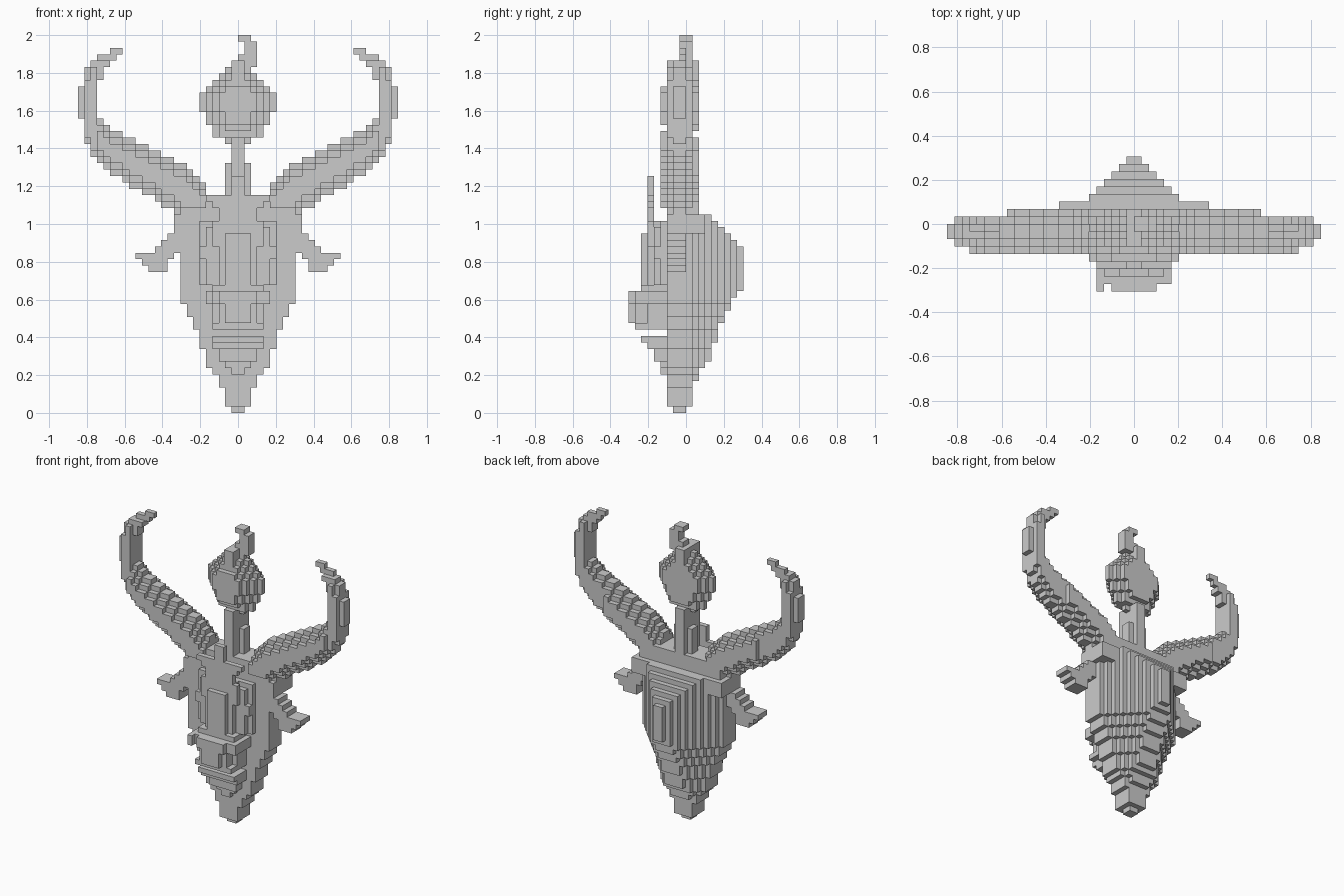
import bpy
import bmesh
from mathutils import Vector

default_cube = bpy.data.objects.get("Cube")
if default_cube:
    bpy.data.objects.remove(default_cube, do_unlink=True)

UNIT = 2 / 59  # edge of one small block

grey = bpy.data.materials.new("stone_grey")
grey.use_nodes = True
grey.diffuse_color = (0.6, 0.6, 0.6, 1)
grey.node_tree.nodes["Principled BSDF"].inputs["Base Color"].default_value = grey.diffuse_color

parts = {}


def block(part, xs, ys, zs):
    """Fill a box of blocks; every range is start, end (end not included)."""
    cells = parts.setdefault(part, set())
    cells.update((x, y, z) for x in range(*xs) for y in range(*ys) for z in range(*zs))


def centred(part, half, ys, zs):
    block(part, (-half, half), ys, zs)


def mirrored(part, xs, ys, zs):
    """Fill the same box on both sides, as two objects."""
    block("left_" + part, xs, ys, zs)
    block("right_" + part, (-xs[1], -xs[0]), ys, zs)


def stepped(profile, level):
    """Value of the last profile step at or below the level."""
    return [value for start, value in profile if start <= level][-1]


# skull: each layer is a wedge pointing backwards, cut off at its depth
half_width = [(0, 1), (1, 2), (4, 3), (6, 4), (7, 5), (10, 6), (13, 7), (15, 8),
              (17, 9), (28, 10), (31, 9), (33, 6)]
back_depth = [(0, 0), (1, 1), (5, 2), (7, 3), (8, 4), (11, 5), (14, 6), (16, 7),
              (18, 8), (19, 9), (26, 8), (27, 7), (28, 6), (29, 5), (30, 4), (31, 2)]
for z in range(34):
    half, depth = stepped(half_width, z), stepped(back_depth, z)
    front = -2 if z == 0 else -3
    for x in range(half):
        back = min(depth, min(half, 9) - x)
        if z > 27:
            back = max(back, 3 if z < 31 else 2)
        mirrored("skull", (x, x + 1), (front, back), (z, z + 1))
parts["skull"] = parts.pop("left_skull") | parts.pop("right_skull")

# face: stacked plates with a narrow bridge and stepped brows
for half, front, low, high in [(6, -4, 20, 30), (5, -5, 20, 29), (3, -6, 19, 30), (2, -7, 19, 28)]:
    centred("face", half, (front, -3), (low, high))
mirrored("brow", (1, 4), (-6, -3), (26, 28))
mirrored("brow", (3, 6), (-5, -3), (24, 26))

# muzzle: stepped back beside a central ridge, above a lip and below a wide nose band
for half, front, low, high in [(4, -8, 13, 14), (4, -6, 14, 17), (3, -8, 14, 17), (2, -9, 14, 19)]:
    centred("muzzle", half, (front, -3), (low, high))
centred("nose_band", 5, (-8, -3), (17, 19))
centred("nose_band", 3, (-9, -3), (17, 19))
centred("nose_band", 4, (-7, -3), (19, 20))
block("nose_band", (-5, -4), (-9, -3), (17, 19))

# lower jaw tapering into the chin
for z, half, front in [(11, 4, -7), (10, 4, -6), (9, 3, -5), (8, 3, -5), (7, 2, -4), (6, 1, -4)]:
    centred("jaw", half, (front, -3), (z, z + 1))

# forehead star plate
for low, high, half in [(28, 30, 4), (30, 32, 3), (32, 33, 4), (33, 34, 5), (34, 37, 1)]:
    centred("forehead_star", half, (-6, -5), (low, high))
centred("star_mount", 2, (-5, -3), (28, 30))

# drooping ears
for z, inner, outer in [(28, 9, 10), (27, 9, 11), (26, 9, 12), (25, 9, 13),
                        (24, 10, 16), (23, 11, 15), (22, 11, 14)]:
    mirrored("ear", (inner, outer), (-3, 0), (z, z + 1))

# horns: rising arm with a rounded section that thins towards the bend
lower_edge = [(5, 30), (9, 31), (10, 32), (12, 33), (13, 34), (15, 35), (17, 36),
              (18, 37), (20, 38), (21, 39), (22, 40), (23, 42)]
for x in range(5, 24):
    low = stepped(lower_edge, x)
    high = 31 + x if x < 9 else 35 + x // 2
    if x > 19:
        high = 25 + x
    for z in range(low, high):
        inset = min(z - low, high - 1 - z, 2)
        if x > 21:
            inset = min(inset, 1)
        back = min(inset, 1 if x > 16 else 2)
        mirrored("horn", (x, x + 1), (-2 - inset, back), (z, z + 1))

# horns: upright bend and hooked tip
for inner, outer, front, back, low, high in [
        (22, 24, -3, 1, 45, 52), (24, 25, -2, 0, 46, 51),
        (21, 24, -2, 0, 52, 54), (22, 23, -3, 1, 52, 54), (20, 23, -2, 0, 54, 55),
        (19, 22, -1, 0, 55, 56), (18, 20, -1, 0, 56, 57)]:
    mirrored("horn", (inner, outer), (front, back), (low, high))

# torch stem with a wider foot
centred("torch_stem", 1, (-3, 2), (33, 43))
centred("torch_foot", 2, (-1, 1), (33, 39))

# flame: layers shrinking towards the front and the back
flame_half = [(42, 2), (43, 4), (45, 5), (47, 6), (50, 5), (51, 4), (52, 3), (53, 2), (54, 1)]
for y, shrink, high in [(1, 2, 55), (0, 1, 55), (-1, 0, 55), (-2, 1, 55), (-3, 2, 55), (-4, 3, 51)]:
    for z in range(42 + shrink, high):
        centred("flame", max(stepped(flame_half, z) - shrink, 1), (y, y + 1), (z, z + 1))
for left, right, low, high in [(-1, 3, 54, 55), (0, 3, 55, 56), (1, 3, 56, 58), (0, 2, 58, 59)]:
    block("flame", (left, right), (-1, 1), (low, high))

# build every part, keeping only the faces that are exposed
occupied = set().union(*parts.values())
claimed = set()
axes = [Vector((1, 0, 0)), Vector((0, 1, 0)), Vector((0, 0, 1))]


def build(name, cells):
    bm = bmesh.new()
    for cell in sorted(cells):
        centre = Vector(cell) + Vector((0.5, 0.5, 0.5))
        for i in range(3):
            for sign in (-1, 1):
                normal = axes[i] * sign
                if tuple(int(c + n) for c, n in zip(cell, normal)) in occupied:
                    continue
                u, v = axes[(i + 1) % 3] / 2, axes[(i + 2) % 3] * sign / 2
                middle = centre + normal / 2
                corners = (middle - u - v, middle + u - v, middle + u + v, middle - u + v)
                bm.faces.new([bm.verts.new(c * UNIT) for c in corners])
    bmesh.ops.remove_doubles(bm, verts=bm.verts, dist=UNIT / 100)
    mesh = bpy.data.meshes.new(name)
    bm.to_mesh(mesh)
    bm.free()
    mesh.materials.append(grey)
    bpy.context.collection.objects.link(bpy.data.objects.new(name, mesh))


for name, cells in parts.items():
    build(name, cells - claimed)
    claimed |= cells
